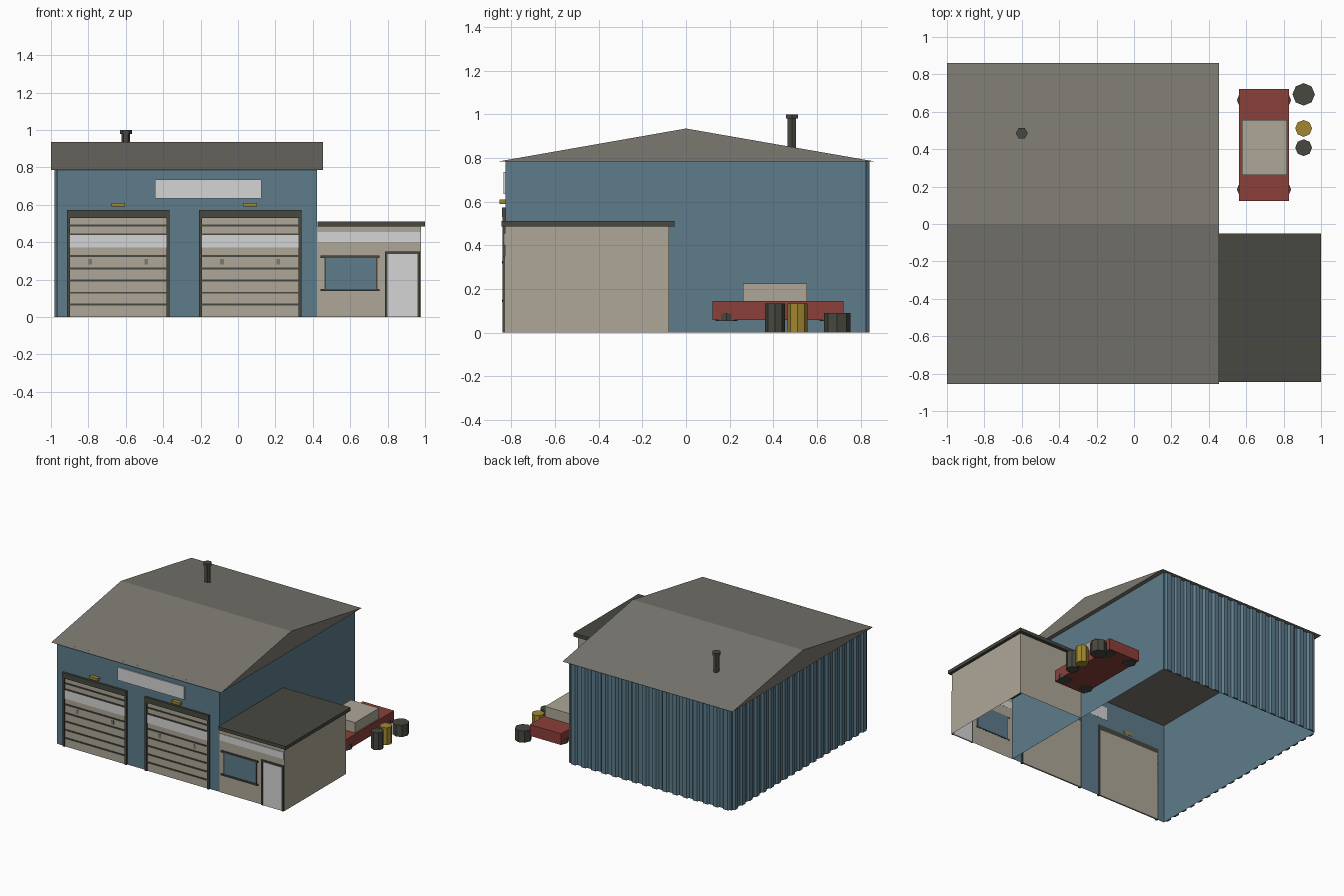
import bpy, bmesh, math

if "Cube" in bpy.data.objects:
    bpy.data.objects.remove(bpy.data.objects["Cube"])


def material(name, rgb):
    m = bpy.data.materials.new(name)
    m.diffuse_color = (*rgb, 1)
    m.use_nodes = True
    m.node_tree.nodes["Principled BSDF"].inputs["Base Color"].default_value = m.diffuse_color
    return m


BLUE = material("steel blue", (.11, .20, .26))
ROOF = material("roof grey", (.20, .19, .165))
BEIGE = material("beige", (.42, .39, .31))
DARK = material("charcoal", (.065, .065, .052))
RED = material("rust red", (.26, .05, .042))
YELLOW = material("ochre yellow", (.36, .245, .03))
WHITE = material("pale grey", (.66, .66, .66))


def finish(name, bm, mat):
    bmesh.ops.recalc_face_normals(bm, faces=bm.faces)
    me = bpy.data.meshes.new(name)
    bm.to_mesh(me)
    bm.free()
    me.materials.append(mat)
    ob = bpy.data.objects.new(name, me)
    bpy.context.collection.objects.link(ob)
    return ob


def box(name, x, y, z, mat, remove=()):
    """Box from ranges; remove lists outward directions of faces left open."""
    bm = bmesh.new()
    bmesh.ops.create_cube(bm, size=1)
    bm.normal_update()
    gone = [f for f in bm.faces for d in remove
            if sum(a * b for a, b in zip(f.normal, d)) > .9]
    bmesh.ops.delete(bm, geom=gone, context='FACES_ONLY')
    for v in bm.verts:
        v.co = [(r[0] + r[1]) / 2 + c * (r[1] - r[0]) for r, c in zip((x, y, z), v.co)]
    return finish(name, bm, mat)


def drum(name, x, y, z, r, mat, sides=8):
    bm = bmesh.new()
    bmesh.ops.create_cone(bm, cap_ends=True, segments=sides, radius1=r, radius2=r, depth=z[1] - z[0])
    turn = math.pi / 2
    for v in bm.verts:
        c, s = math.cos(turn), math.sin(turn)
        v.co = (x + c * v.co.x - s * v.co.y, y + s * v.co.x + c * v.co.y,
                v.co.z + (z[0] + z[1]) / 2)
    return finish(name, bm, mat)


def prism(name, profile, direction, mat):
    bm = bmesh.new()
    f = bm.faces.new([bm.verts.new(p) for p in profile])
    ext = bmesh.ops.extrude_face_region(bm, geom=[f], use_keep_orig=True)
    for v in ext["geom"]:
        if isinstance(v, bmesh.types.BMVert):
            v.co = [a + b for a, b in zip(v.co, direction)]
    return finish(name, bm, mat)


UP, DOWN, LEFT = (0, 0, 1), (0, 0, -1), (-1, 0, 0)

# main hall: open shell under a solid gable roof
box("hall_walls", (-.968, .422), (-.827, .825), (0, .79), BLUE, (UP, DOWN))
prism("gable_roof", [(-1, -.855, .785), (-1, .86, .785), (-1, 0, .935)], (1.455, 0, 0), ROOF)

# corrugated cladding on the back and left walls
N = 16
step = 1.39 / N
for i in range(N):
    c = -.968 + (i + .5) * step
    prism("back_rib", [(c - .03, .825, 0), (c + .03, .825, 0), (c + .017, .84, 0), (c - .017, .84, 0)],
          (0, 0, .785), BLUE)
N = 19
step = 1.652 / N
for i in range(N):
    c = -.827 + (i + .5) * step
    prism("left_rib", [(-.968, c - .03, 0), (-.968, c + .03, 0), (-.982, c + .017, 0), (-.982, c - .017, 0)],
          (0, 0, .785), BLUE)

# two sectional doors with frames, slats, window band, handles and lamps
for cx in (-.64, .065):
    def span(a, b):
        return (cx + a, cx + b)
    box("door_panel", span(-.262, .262), (-.832, -.82), (0, .535), BEIGE)
    for s in (-1, 1):
        box("door_post", sorted((cx + s * .258, cx + s * .274)), (-.841, -.82), (0, .535), DARK)
        box("door_handle", span(s * .15 - .01, s * .15 + .01), (-.835, -.83), (.28, .31), ROOF)
    box("door_lintel", span(-.274, .274), (-.843, -.82), (.53, .572), DARK)
    for z in (.067, .13, .195, .26, .327, .443, .49):
        box("door_slat", span(-.26, .26), (-.838, -.83), (z - .005, z + .005), DARK)
    box("door_window_band", span(-.26, .26), (-.836, -.83), (.372, .438), WHITE)
    box("door_lamp", span(-.037, .037), (-.855, -.825), (.59, .61), YELLOW)

# blank sign board
box("sign_board", (-.445, .125), (-.836, -.826), (.635, .735), WHITE)

# chimney
drum("chimney_pipe", -.6, .485, (.8, .98), .023, DARK, 6)
drum("chimney_cap", -.6, .485, (.98, 1), .032, DARK, 6)

# office annex
box("office_walls", (.422, .978), (-.83, -.078), (0, .488), BEIGE, (UP, DOWN, LEFT))
box("office_roof", (.424, 1), (-.845, -.052), (.485, .511), DARK)
box("office_stripe", (.425, .975), (-.834, -.829), (.402, .455), WHITE)
box("office_window", (.468, .742), (-.835, -.826), (.145, .325), BLUE)
for z in (.145, .323):
    box("window_bar", (.442, .756), (-.842, -.829), (z - .006, z + .006), DARK)
for x in (.467, .741):
    box("window_post", (x - .004, x + .004), (-.838, -.829), (.145, .323), DARK)
box("office_door", (.798, .962), (-.836, -.826), (0, .338), WHITE)
for x in (.785, .96):
    box("office_door_post", (x, x + .014), (-.84, -.829), (0, .338), DARK)
box("office_door_lintel", (.785, .974), (-.84, -.829), (.336, .35), DARK)

# parked truck beside the hall
box("truck_body", (.562, .83), (.122, .722), (.058, .145), RED)
box("truck_cabin", (.577, .818), (.262, .555), (.145, .225), BEIGE)
for x in (.6, .79):
    for y in (.185, .662):
        drum("truck_wheel", x, y, (.053, .087), .05, DARK)

# barrels and tyre stack
drum("tyre_stack", .907, .693, (0, .09), .06, DARK)
drum("yellow_barrel", .907, .511, (0, .133), .045, YELLOW)
drum("dark_barrel", .907, .408, (0, .133), .045, DARK)
